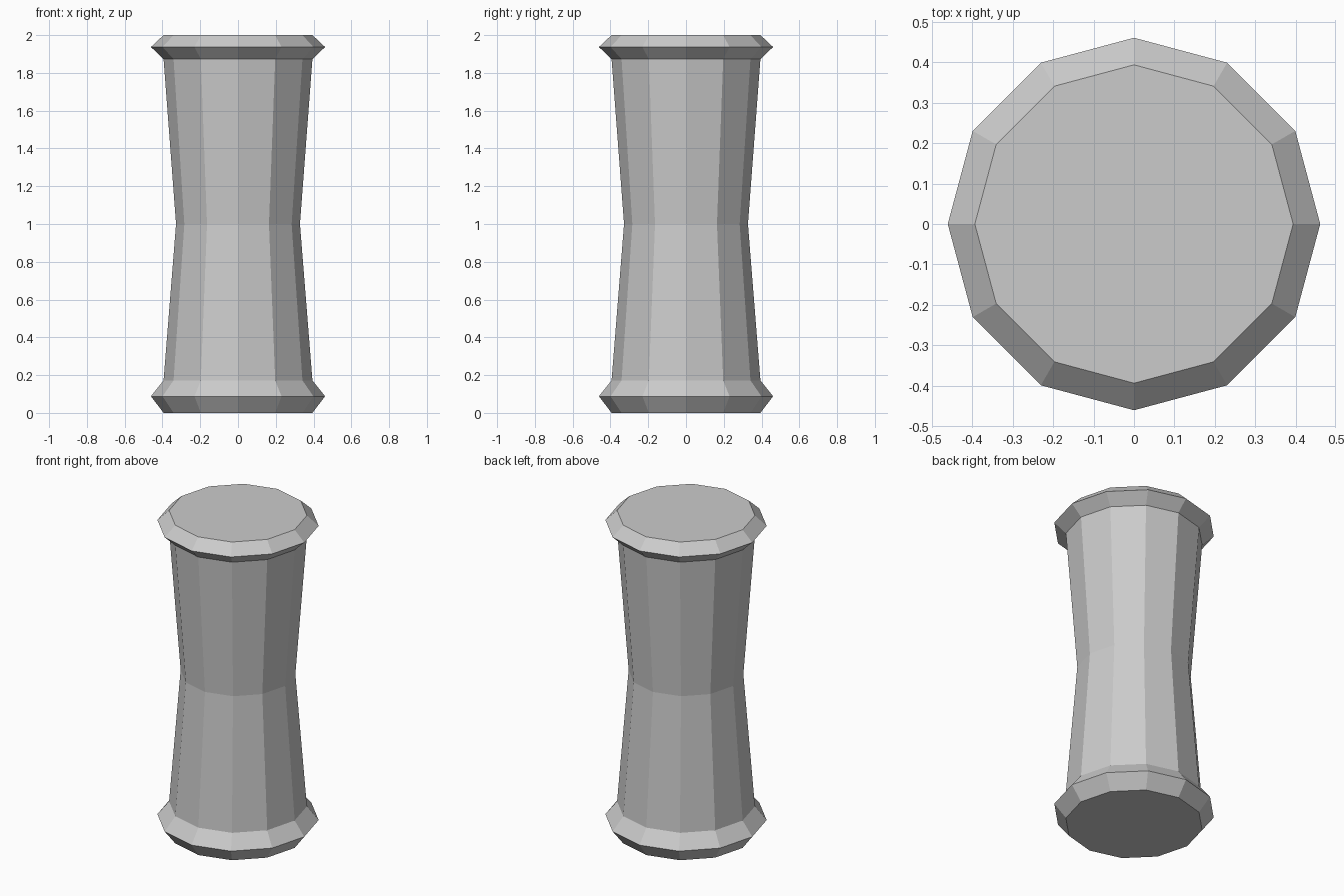
import bpy, bmesh
from math import cos, sin, tau

if "Cube" in bpy.data.objects:
    bpy.data.objects.remove(bpy.data.objects["Cube"])

SIDES = 12


def lathe(name, profile):
    """Closed flat-faced solid turned from (radius, height) points, bottom to top."""
    bm = bmesh.new()
    rings = [[bm.verts.new((r * cos(tau * i / SIDES), r * sin(tau * i / SIDES), z))
              for i in range(SIDES)] for r, z in profile]
    for low, high in zip(rings, rings[1:]):
        for i in range(SIDES):
            j = (i + 1) % SIDES
            bm.faces.new((low[i], low[j], high[j], high[i]))
    bm.faces.new(rings[0][::-1])
    bm.faces.new(rings[-1])
    mesh = bpy.data.meshes.new(name)
    bm.to_mesh(mesh)
    bm.free()
    obj = bpy.data.objects.new(name, mesh)
    bpy.context.collection.objects.link(obj)
    return obj


# Waisted column with a flared collar at the foot and the head
foot = [(0.394, 0.0), (0.461, 0.088), (0.394, 0.172)]
waist = [(0.328, 1.0)]
head = [(0.394, 1.873), (0.461, 1.937), (0.394, 2.0)]
lathe("column", foot + waist + head)
